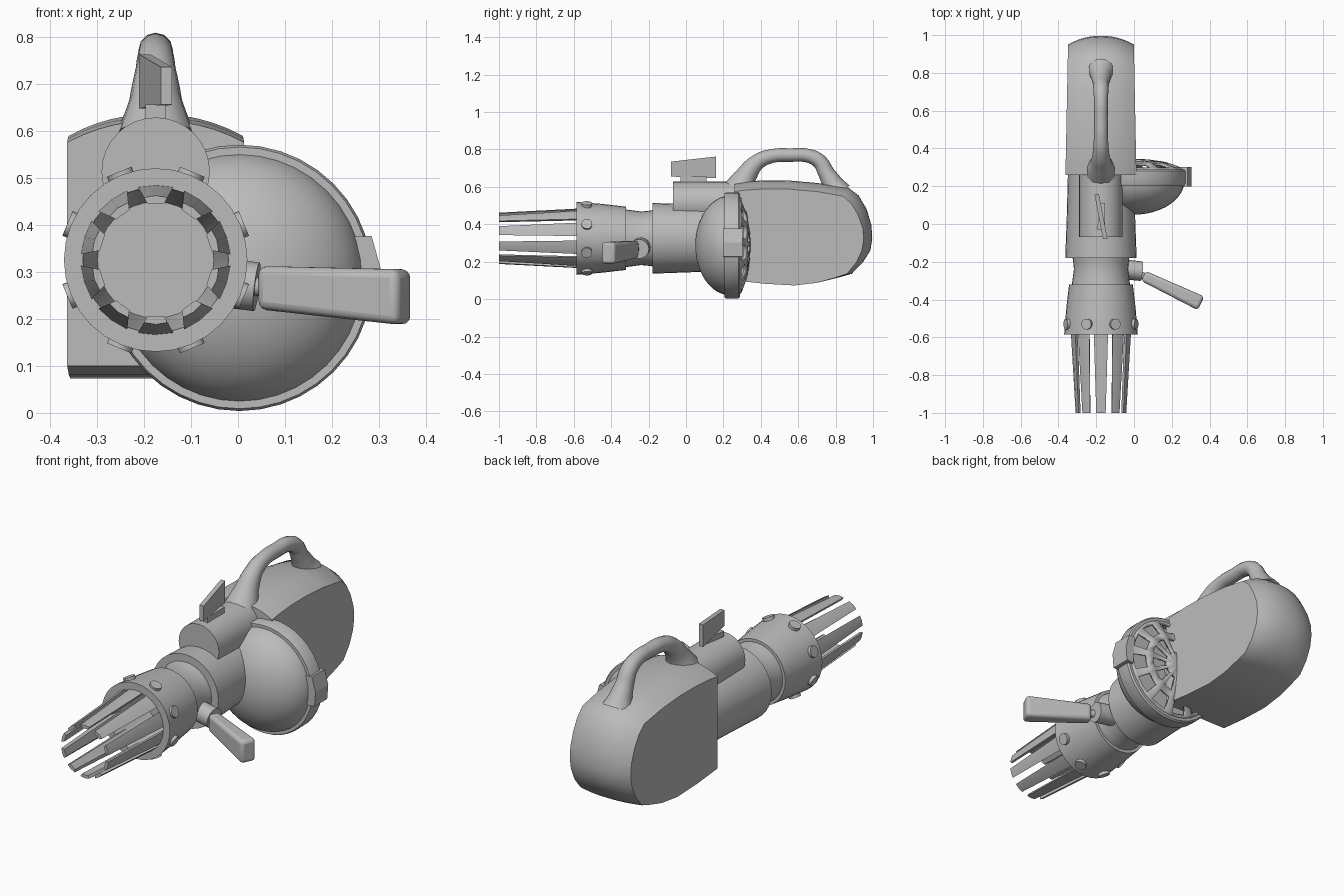
import bpy, bmesh, math
from mathutils import Vector

if "Cube" in bpy.data.objects:
    bpy.data.objects.remove(bpy.data.objects["Cube"])

grey = bpy.data.materials.new("grey metal")
grey.diffuse_color = (0.5, 0.5, 0.5, 1)
grey.use_nodes = True
grey.node_tree.nodes["Principled BSDF"].inputs["Base Color"].default_value = grey.diffuse_color
CX, CZ = -0.175, 0.325          # barrel axis


def finish(name, bm, bevel=0, angle=35):
    bmesh.ops.recalc_face_normals(bm, faces=bm.faces)
    me = bpy.data.meshes.new(name)
    bm.to_mesh(me)
    bm.free()
    ob = bpy.data.objects.new(name, me)
    bpy.context.collection.objects.link(ob)
    me.materials.append(grey)
    if bevel:
        m = ob.modifiers.new("bevel", 'BEVEL')
        m.width, m.segments = bevel, 3
    bpy.ops.object.select_all(action='DESELECT')
    ob.select_set(True)
    bpy.context.view_layer.objects.active = ob
    bpy.ops.object.shade_smooth_by_angle(angle=math.radians(angle))
    return ob


def loft(bm, rings, cap=True):
    rows = [[bm.verts.new(p) for p in r] for r in rings]
    n = len(rows[0])
    for a, b in zip(rows, rows[1:]):
        for i in range(n):
            bm.faces.new((a[i], a[(i + 1) % n], b[(i + 1) % n], b[i]))
    if cap:
        bm.faces.new(rows[0])
        bm.faces.new(rows[-1])


def circle(x, y, z, r, n):
    return [(x + r * math.cos(2 * math.pi * i / n), y,
             z + r * math.sin(2 * math.pi * i / n)) for i in range(n)]


def lathe(name, prof, x=CX, z=CZ, n=32):
    bm = bmesh.new()
    loft(bm, [circle(x, y, z, r, n) for y, r in prof])
    return finish(name, bm)


def rod(name, a, b, r, n=16):
    a, b = Vector(a), Vector(b)
    d = (b - a).normalized()
    u = d.orthogonal().normalized()
    v = d.cross(u)
    bm = bmesh.new()
    loft(bm, [[p + r * (u * math.cos(t) + v * math.sin(t))
               for t in (2 * math.pi * i / n for i in range(n))] for p in (a, b)])
    return finish(name, bm)


# Rear body: flat-sided profile, crowned across its top and back
side = [(0.26, 0.10), (0.26, 0.575), (0.32, 0.583), (0.42, 0.589), (0.55, 0.588),
        (0.70, 0.575), (0.84, 0.55), (0.885, 0.51), (0.92, 0.45), (0.945, 0.38),
        (0.95, 0.32), (0.94, 0.26), (0.91, 0.195), (0.86, 0.135), (0.80, 0.115),
        (0.70, 0.087), (0.58, 0.073), (0.42, 0.082)]
rings = []
for k in range(13):
    t = -1 + k / 6
    crown = 0.046 * (1 - abs(t) ** 2.2)
    ring = []
    for y, z in side:
        back = max(0, min(1, (y - 0.72) / 0.2)) * (1 if z > 0.2 else 0.8)
        top = max(0, min(1, (z - 0.30) / 0.22))
        half = 0.188 - 0.014 * (y - 0.26) / 0.7
        ring.append((CX + t * half, y + crown * back, z + crown * top))
    rings.append(ring)
bm = bmesh.new()
loft(bm, rings)
finish("rear_body", bm)

# Carry handle arching over the body
path = [(0.285, 0.585, 0.085), (0.325, 0.665, 0.056), (0.385, 0.735, 0.042),
        (0.46, 0.765, 0.037), (0.56, 0.77, 0.036), (0.655, 0.766, 0.037),
        (0.715, 0.735, 0.040), (0.75, 0.675, 0.044), (0.785, 0.615, 0.056),
        (0.81, 0.57, 0.075)]
cu = bpy.data.curves.new("carry_handle", 'CURVE')
cu.dimensions, cu.bevel_depth, cu.bevel_resolution = '3D', 1, 4
cu.resolution_u, cu.use_fill_caps = 4, True
sp = cu.splines.new('BEZIER')
sp.bezier_points.add(len(path) - 1)
for bp, (y, z, r) in zip(sp.bezier_points, path):
    bp.co, bp.radius = (CX, y, z), r
    bp.handle_left_type = bp.handle_right_type = 'AUTO'
ob = bpy.data.objects.new("carry_handle", cu)
bpy.context.collection.objects.link(ob)
cu.materials.append(grey)
bpy.ops.object.select_all(action='DESELECT')
ob.select_set(True)
bpy.context.view_layer.objects.active = ob
bpy.ops.object.convert(target='MESH')
bpy.ops.object.shade_smooth_by_angle(angle=math.radians(50))

# Barrel: rear tube, waisted neck, hollow front collar
lathe("rear_barrel", [(-0.18, 0.14), (-0.18, 0.189), (0.04, 0.181), (0.27, 0.175)])
lathe("barrel_neck", [(-0.33, 0.155), (-0.29, 0.150), (-0.24, 0.143),
                      (-0.20, 0.147), (-0.17, 0.152)])
lathe("front_collar", [(-0.30, 0.12), (-0.585, 0.155), (-0.585, 0.195),
                       (-0.45, 0.184), (-0.32, 0.169), (-0.32, 0.13)])

# Studs round the collar
for i in range(8):
    a = math.radians(22.5 + 45 * i)
    c, s = math.cos(a), math.sin(a)
    rod("collar_stud", (CX + 0.17 * c, -0.53, CZ + 0.17 * s),
        (CX + 0.203 * c, -0.53, CZ + 0.203 * s), 0.029, 12)

# Ten tapering prongs around the muzzle
for i in range(10):
    a = math.radians(90 + 36 * i)
    rad, tan = Vector((math.cos(a), 0, math.sin(a))), Vector((-math.sin(a), 0, math.cos(a)))
    o = Vector((CX, 0, CZ))
    rings = []
    for y, r, w, th in ((-0.50, 0.163, 0.040, 0.022), (-1.0, 0.137, 0.025, 0.018)):
        rings.append([o + Vector((0, y, 0)) + rad * q + tan * s for q, s in
                      ((r - 0.004, -w), (r, 0), (r - 0.004, w),
                       (r - th, w * 0.7), (r - th, -w * 0.7))])
    bm = bmesh.new()
    loft(bm, rings)
    finish("muzzle_prong", bm, angle=20)

# Upper tube and sight blade
lathe("upper_tube", [(-0.07, 0.115), (0.28, 0.115)], CX, 0.513)
bm = bmesh.new()
loft(bm, [[(CX + sx, y, z) for sx, y in ((-0.022, -0.03), (0.0, 0.11), (0.022, 0.11), (0.022, -0.03))]
          for z in (0.60, 0.655)])
finish("sight_stem", bm)
bm = bmesh.new()
loft(bm, [[(x0 + s, -0.08, z0), (x1 + s, 0.16, z1), (x1 + s, 0.16, z2), (x0 + s, -0.08, z3)]
          for s in (-0.012, 0.012)
          for x0, x1, z0, z1, z2, z3 in ((-0.152, -0.198, 0.655, 0.647, 0.762, 0.735),)])
finish("sight_blade", bm)

# Round side drum: dome, rim, clip and slotted rear grille
DX, DZ = 0.003, 0.287
dome = [(0.235 - 0.185 * math.sin(t), max(0.266 * math.cos(t), 0.004))
        for t in (math.pi / 2 * k / 12 for k in range(13))]
lathe("drum_dome", dome, DX, DZ, 40)
bm = bmesh.new()
prof = [(0.205, 0.262), (0.205, 0.278), (0.215, 0.283), (0.28, 0.283), (0.288, 0.276), (0.288, 0.25), (0.205, 0.262)]
loft(bm, [circle(DX, y, DZ, r, 40) for y, r in prof], cap=False)
bmesh.ops.remove_doubles(bm, verts=bm.verts, dist=1e-5)
finish("drum_rim", bm)
bm = bmesh.new()
bands = [(0.283, 0.268), (0.298, 0.25), (0.322, 0.185), (0.331, 0.15), (0.342, 0.07), (0.345, 0.01)]
N = 36
loft(bm, [circle(DX, y, DZ, r, N) for y, r in bands])
bm.faces.ensure_lookup_table()
holes = [bm.faces[b * N + i] for b in (1, 3) for i in range(N) if i % 3]
holes.append(bm.faces[(len(bands) - 1) * N])      # open front of the shell
bmesh.ops.delete(bm, geom=holes, context='FACES')
g = finish("drum_grille", bm)
m = g.modifiers.new("thickness", 'SOLIDIFY')
m.thickness = 0.016
bm = bmesh.new()
c, s = math.cos(0.05), math.sin(0.05)
loft(bm, [[(DX + r * c - t * s, y, DZ + r * s + t * c) for r, t in
           ((0.25, -0.075), (0.292, -0.075), (0.302, 0), (0.285, 0.075), (0.25, 0.075))]
          for y in (0.198, 0.302)])
finish("rim_clip", bm, angle=15)

# Side lever: pivot, stem and tapered grip
rod("lever_pivot", (-0.10, -0.235, 0.285), (0.04, -0.25, 0.268), 0.052)
rod("lever_stem", (0.0, -0.255, 0.27), (0.07, -0.285, 0.267), 0.02, 12)
bm = bmesh.new()
d = Vector((0.305, -0.145, -0.02))
n = Vector((0.145, 0.305, 0)).normalized()
up = Vector((0, 0, 1))
start = Vector((0.05, -0.275, 0.266))
loft(bm, [[start + d * t + n * a * w + up * b * h for a, b in ((-1, -1), (1, -1), (1, 1), (-1, 1))]
          for t, w, h in ((0, 0.029, 0.046), (1, 0.04, 0.059))])
finish("lever_grip", bm, bevel=0.018)
